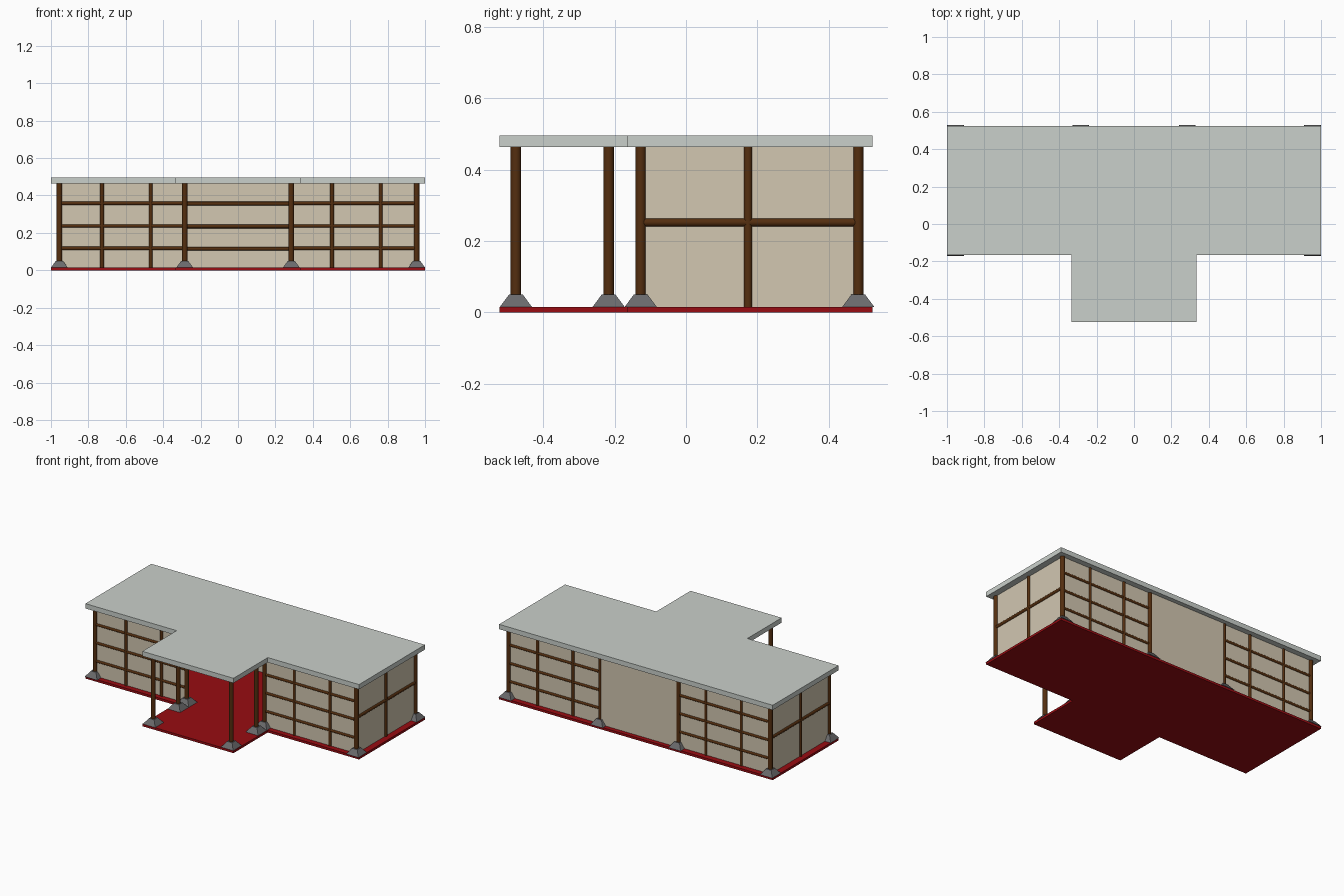
import bpy, bmesh, math
from mathutils import Vector

if "Cube" in bpy.data.objects:
    bpy.data.objects.remove(bpy.data.objects["Cube"])


def material(name, rgb):
    m = bpy.data.materials.new(name)
    lin = [((c / 255 + 0.055) / 1.055) ** 2.4 for c in rgb]
    m.diffuse_color = (*lin, 1)
    m.use_nodes = True
    m.node_tree.nodes["Principled BSDF"].inputs["Base Color"].default_value = m.diffuse_color
    return m


RED = material("red floor", (152, 12, 18))
ROOF = material("pale grey roof", (202, 208, 203))
TAN = material("tan panel", (210, 199, 177))
WOOD = material("brown wood", (84, 46, 15))
STONE = material("grey stone", (106, 106, 108))

FLOOR, CEIL, TOP = 0.015, 0.463, 0.495


def finish(bm, name, mat):
    bmesh.ops.recalc_face_normals(bm, faces=bm.faces)
    me = bpy.data.meshes.new(name)
    bm.to_mesh(me)
    bm.free()
    me.materials.append(mat)
    ob = bpy.data.objects.new(name, me)
    bpy.context.collection.objects.link(ob)
    return ob


def slab(name, z0, z1, mat):
    # T-shaped plan: long hall plus front porch
    plan = [(-1, -0.165), (-0.333, -0.165), (-0.333, -0.523), (0.333, -0.523),
            (0.333, -0.165), (1, -0.165), (1, 0.523), (-1, 0.523)]
    bm = bmesh.new()
    f = bm.faces.new([bm.verts.new((x, y, z0)) for x, y in plan])
    g = bmesh.ops.extrude_face_region(bm, geom=[f])
    bmesh.ops.translate(bm, vec=(0, 0, z1 - z0),
                        verts=[v for v in g["geom"] if isinstance(v, bmesh.types.BMVert)])
    finish(bm, name, mat)


def box(name, lo, hi, mat):
    bm = bmesh.new()
    bmesh.ops.create_cube(bm, size=1)
    for v in bm.verts:
        v.co = [lo[i] + (v.co[i] + 0.5) * (hi[i] - lo[i]) for i in range(3)]
    finish(bm, name, mat)


def rod(name, a, b, r):
    a, b = Vector(a), Vector(b)
    bm = bmesh.new()
    bmesh.ops.create_cone(bm, cap_ends=True, segments=16, radius1=r, radius2=r,
                          depth=(b - a).length)
    rot = Vector((0, 0, 1)).rotation_difference(b - a).to_matrix()
    for v in bm.verts:
        v.co = rot @ v.co + (a + b) / 2
    for f in bm.faces:
        f.smooth = len(f.verts) == 4
    for e in bm.edges:
        e.smooth = not any(len(f.verts) > 4 for f in e.link_faces)
    finish(bm, name, WOOD)


def column(name, x, y):
    rod(name, (x, y, FLOOR), (x, y, CEIL), 0.0145)
    # tapered square footing
    bm = bmesh.new()
    s = math.sqrt(2)
    bmesh.ops.create_cone(bm, cap_ends=True, segments=4, radius1=0.045 * s,
                          radius2=0.019 * s, depth=0.035)
    c, k = math.cos(math.pi / 4), math.sin(math.pi / 4)
    for v in bm.verts:
        px, py, pz = v.co
        if abs(abs(px) - abs(py)) > 1e-4:  # turn square to the axes
            px, py = c * px - k * py, k * px + c * py
        v.co = (px + x, py + y, pz + FLOOR + 0.0175)
    finish(bm, name + "_footing", STONE)


slab("floor", 0, FLOOR, RED)
slab("roof", CEIL, TOP, ROOF)

FRONT, BACK = -0.127, 0.483
T = 0.003  # half panel thickness

for side, s in (("left", -1), ("right", 1)):
    # columns
    for x, tag in ((0.955, "outer"), (0.285, "inner")):
        column(f"{side}_{tag}_front_column", s * x, FRONT)
        column(f"{side}_{tag}_back_column", s * x, BACK)
    for y, tag in ((-0.477, "front"), (-0.217, "rear")):
        column(f"{side}_porch_{tag}_column", s * 0.285, y)

    # wing walls with two posts and three rails, front and back
    for y, tag in ((FRONT, "front"), (BACK, "back")):
        x0, x1 = sorted((s * 0.285, s * 0.955))
        box(f"{side}_{tag}_panel", (x0, y - T, FLOOR), (x1, y + T, CEIL), TAN)
        for i, x in enumerate((0.485, 0.745)):
            px = s * x + (0.018 if tag == "front" else 0)
            rod(f"{side}_{tag}_post_{i}", (px, y, FLOOR), (px, y, CEIL), 0.0105)
        for i, z in enumerate((0.117, 0.237, 0.358)):
            rod(f"{side}_{tag}_rail_{i}", (x0, y, z), (x1, y, z), 0.0095)

    # end wall with one post and one rail
    x, mid = s * 0.955, 0.174
    box(f"{side}_end_panel", (x - T, FRONT, FLOOR), (x + T, BACK, CEIL), TAN)
    rod(f"{side}_end_post", (x, mid, FLOOR), (x, mid, CEIL), 0.012)
    rod(f"{side}_end_rail", (x, FRONT, 0.252), (x, BACK, 0.252), 0.0115)

# centre back wall, rails only on the inside
box("centre_back_panel", (-0.285, 0.488, FLOOR), (0.285, 0.494, CEIL), TAN)
for i, z in enumerate((0.115, 0.235, 0.356)):
    rod(f"centre_back_rail_{i}", (-0.285, 0.477, z), (0.285, 0.477, z), 0.0105)
